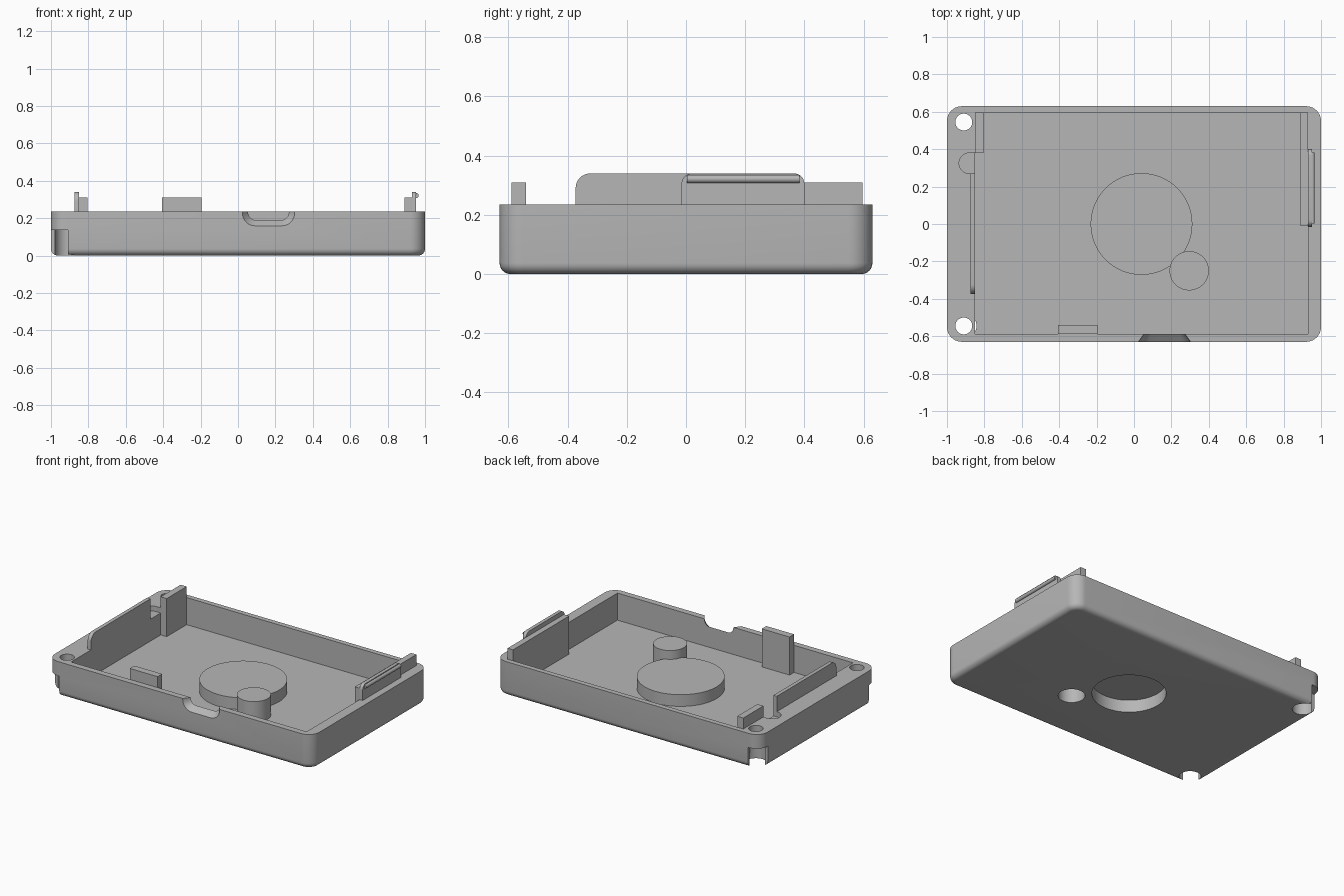
import bpy, bmesh, math
from mathutils import Matrix, Vector

if "Cube" in bpy.data.objects:
    bpy.data.objects.remove(bpy.data.objects["Cube"], do_unlink=True)

HX, HY, RIM, FLOOR = 1.0, 0.63, 0.235, 0.05

grey = bpy.data.materials.new("plain grey plastic")
grey.use_nodes = True
COLOUR = (0.47, 0.47, 0.47, 1)
grey.diffuse_color = COLOUR
grey.node_tree.nodes["Principled BSDF"].inputs["Base Color"].default_value = COLOUR


def finish(name, bm):
    bmesh.ops.recalc_face_normals(bm, faces=bm.faces)
    mesh = bpy.data.meshes.new(name)
    bm.to_mesh(mesh)
    bm.free()
    mesh.materials.append(grey)
    obj = bpy.data.objects.new(name, mesh)
    bpy.context.collection.objects.link(obj)
    return obj


def box_mesh(x, y, z):
    bm = bmesh.new()
    size = Matrix.Diagonal((x[1] - x[0], y[1] - y[0], z[1] - z[0], 1))
    centre = Matrix.Translation((sum(x) / 2, sum(y) / 2, sum(z) / 2))
    bmesh.ops.create_cube(bm, size=1, matrix=centre @ size)
    return bm


def bevel(bm, rule, radius, segments=8):
    """Round every edge whose two end points satisfy the rule."""
    edges = [e for e in bm.edges if rule(e.verts[0].co, e.verts[1].co)]
    bmesh.ops.bevel(bm, geom=edges, offset=radius, segments=segments,
                    profile=0.5, affect='EDGES')


def box(name, x, y, z):
    return finish(name, box_mesh(x, y, z))


def cylinder(name, x, y, z, radius):
    bm = bmesh.new()
    bmesh.ops.create_cone(bm, cap_ends=True, segments=64, radius1=radius, radius2=radius,
                          depth=z[1] - z[0], matrix=Matrix.Translation((x, y, sum(z) / 2)))
    return finish(name, bm)


def combine(target, tool, operation='DIFFERENCE'):
    tool.hide_render = True
    mod = target.modifiers.new("cut", 'BOOLEAN')
    mod.operation, mod.solver, mod.object = operation, 'EXACT', tool
    bpy.context.view_layer.objects.active = target
    bpy.ops.object.modifier_apply(modifier=mod.name)
    bpy.data.objects.remove(tool, do_unlink=True)


def smooth(obj):
    bpy.ops.object.select_all(action='DESELECT')
    obj.select_set(True)
    bpy.context.view_layer.objects.active = obj
    bpy.ops.object.shade_smooth_by_angle(angle=math.radians(35))


# Tray shell with rounded corners and a rounded bottom edge
bm = box_mesh((-HX, HX), (-HY, HY), (0, RIM))
bevel(bm, lambda a, b: abs(a.z - b.z) > 0.1, 0.08, 10)
bevel(bm, lambda a, b: max(a.z, b.z) < 0.001, 0.037, 6)
tray = finish("tray", bm)
combine(tray, box("cavity", (-0.85, 0.93), (-0.588, 0.595), (FLOOR, 1)))

# Round platform and small boss, each hollow underneath
for x, y, radius, top, bore, depth in ((0.04, 0, 0.272, 0.13, 0.23, 0.085),
                                       (0.295, -0.25, 0.105, 0.19, 0.083, 0.145)):
    combine(tray, cylinder("boss", x, y, (0.02, top), radius), 'UNION')
    combine(tray, cylinder("bore", x, y, (-0.1, depth), bore))

# Corner screw holes with open pockets beneath
for side in (-1, 1):
    y = side * 0.545
    combine(tray, cylinder("screw_hole", -0.91, y, (-0.1, 0.5), 0.045))
    combine(tray, cylinder("pocket", -0.91, y, (-0.1, 0.138), 0.068))
    combine(tray, box("pocket_opening", (-1.1, -0.91), sorted((y, side * 0.8)), (-0.1, 0.138)))

# Shallow round-ended slot in the right-hand rim
combine(tray, cylinder("slot_end", -0.88, 0.325, (0.2, 0.5), 0.055))
combine(tray, box("slot", (-0.88, -0.84), (0.27, 0.38), (0.2, 0.5)))

# Flared connector opening in the front wall
bm = bmesh.new()
rings = []
for y, half, bottom, radius in ((-0.64, 0.147, 0.152, 0.075), (-0.58, 0.103, 0.196, 0.035)):
    pts = [(-half, 0.4)]
    for sign, start in ((-1, math.pi), (1, 1.5 * math.pi)):
        for i in range(9):
            a = start + i * math.pi / 16
            pts.append((sign * (half - radius) + radius * math.cos(a),
                        bottom + radius + radius * math.sin(a)))
    pts.append((half, 0.4))
    rings.append([bm.verts.new((0.163 + px, y, pz)) for px, pz in pts])
outer, inner = rings
bm.faces.new(outer)
bm.faces.new(inner)
for i in range(len(outer)):
    j = (i + 1) % len(outer)
    bm.faces.new((outer[i], outer[j], inner[j], inner[i]))
combine(tray, finish("connector_opening", bm))
smooth(tray)

# Upright tabs standing on the tray floor
box("front_tab", (-0.405, -0.195), (-0.589, -0.54), (FLOOR - 0.01, 0.31))
box("right_rear_tab", (-0.851, -0.805), (0.38, 0.596), (FLOOR - 0.01, 0.31))
box("left_plate", (0.89, 0.931), (-0.01, 0.596), (FLOOR - 0.01, 0.31))

# Rail along the right side, rounded at its front end
bm = box_mesh((-0.875, -0.849), (-0.373, 0.27), (0.1, 0.34))
bevel(bm, lambda a, b: min(a.z, b.z) > 0.3 and max(a.y, b.y) < 0, 0.05)
smooth(finish("right_rail", bm))

# Snap clip on the left side with a bead on its outer face
bm = box_mesh((0.929, 0.953), (-0.015, 0.4), (0.2, 0.34))
bevel(bm, lambda a, b: min(a.z, b.z) > 0.3 and abs(a.y - b.y) < 0.01, 0.035)
smooth(finish("left_clip", bm))
bead = cylinder("clip_bead", 0, 0, (-0.19, 0.19), 0.013)
bead.data.transform(Matrix.Translation(Vector((0.953, 0.193, 0.321)))
                    @ Matrix.Rotation(math.pi / 2, 4, 'X'))
smooth(bead)
